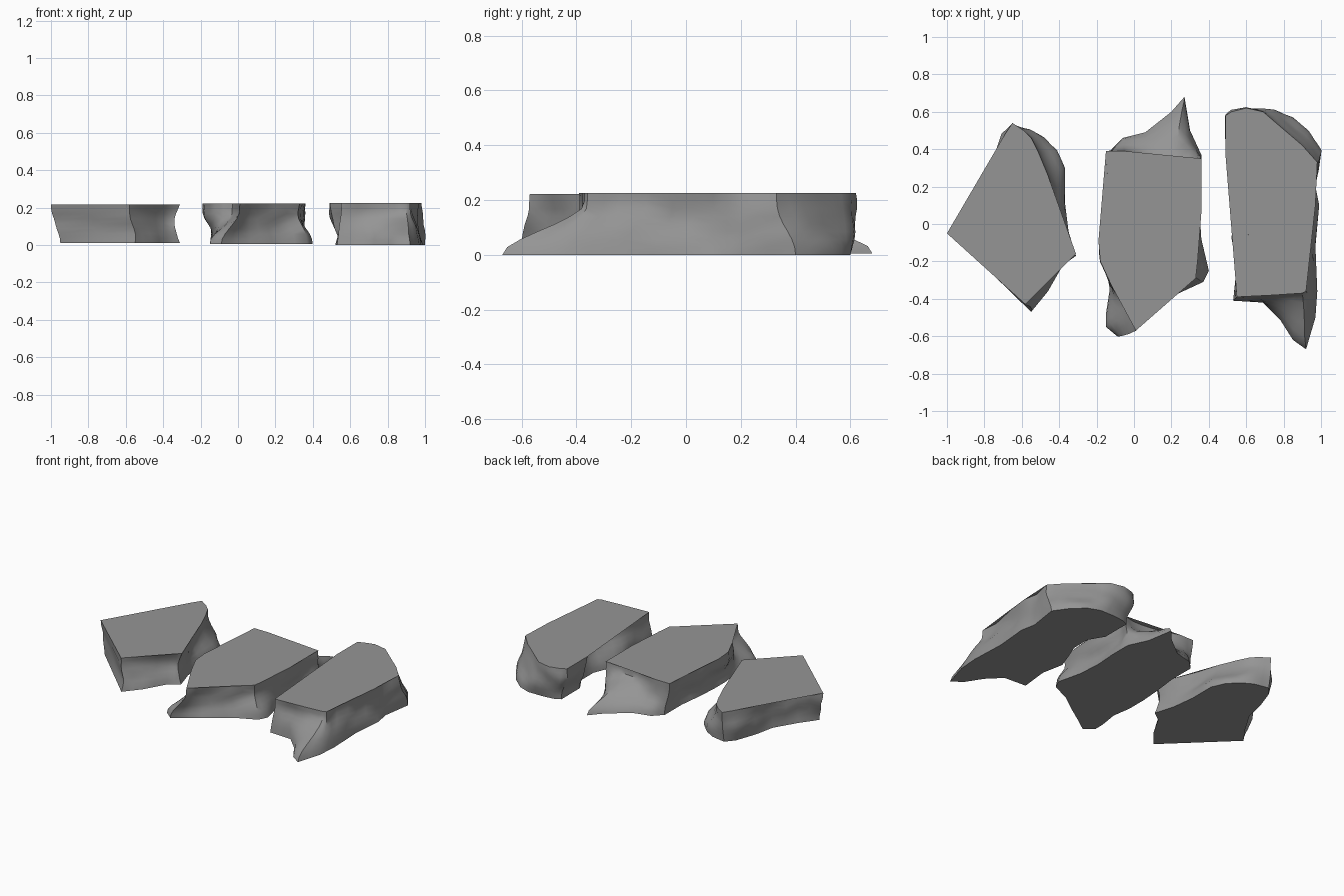
import bpy
import bmesh
import math
from mathutils import Vector, noise

if "Cube" in bpy.data.objects:
    bpy.data.objects.remove(bpy.data.objects["Cube"])

stone_grey = bpy.data.materials.new("stone grey")
stone_grey.use_nodes = True
stone_grey.diffuse_color = (0.3, 0.3, 0.3, 1)
stone_grey.node_tree.nodes["Principled BSDF"].inputs["Base Color"].default_value = (0.3, 0.3, 0.3, 1)

LEVELS = 8     # rings between the bottom and the top
SPLITS = 2     # pieces per outline segment


def subdivide_outline(rows):
    """Split every outline segment and convert hundredths to units."""
    points = []
    for row, following in zip(rows, rows[1:] + rows[:1]):
        for step in range(SPLITS):
            mix = step / SPLITS
            top = Vector(row[:2]).lerp(Vector(following[:2]), mix)
            bottom = Vector(row[2:4]).lerp(Vector(following[2:4]), mix)
            pinch = row[4] + (following[4] - row[4]) * mix
            points.append((top / 100, bottom / 100, pinch / 100))
    return points


def build_stone(name, rows, low, high, rough):
    """Loft a bottom outline to a top outline with a chipped side."""
    points = subdivide_outline(rows)
    count = len(points)
    bm = bmesh.new()
    rings = []
    for level in range(LEVELS + 1):
        height = level / LEVELS
        blend = math.sin(min(1, height * 1.2) * math.pi / 2) ** 2
        waist = math.sin(height * math.pi)
        flat = [bottom.lerp(top, blend) for top, bottom, pinch in points]
        ring = []
        for i, spot in enumerate(flat):
            along = (flat[(i + 1) % count] - flat[i - 1]).normalized()
            inward = Vector((-along.y, along.x))
            bump = noise.noise(Vector((spot.x * 6, spot.y * 6, height * 2)))
            spot = spot + inward * waist * (points[i][2] + rough * bump)
            ring.append(bm.verts.new((spot.x, spot.y, low + (high - low) * height)))
        rings.append(ring)

    # Flat bottom and worn flat top
    bm.faces.new(list(reversed(rings[0])))
    bm.faces.new(rings[-1])

    # Chipped side wall
    for lower, upper in zip(rings, rings[1:]):
        for i in range(count):
            j = (i + 1) % count
            bm.faces.new((lower[i], lower[j], upper[j], upper[i]))
    bmesh.ops.triangulate(bm, faces=bm.faces[:], ngon_method="EAR_CLIP")

    mesh = bpy.data.meshes.new(name)
    bm.to_mesh(mesh)
    bm.free()
    mesh.materials.append(stone_grey)
    stone = bpy.data.objects.new(name, mesh)
    bpy.context.collection.objects.link(stone)
    bpy.ops.object.select_all(action="DESELECT")
    stone.select_set(True)
    bpy.context.view_layer.objects.active = stone
    bpy.ops.object.shade_smooth_by_angle(angle=math.radians(40))


# Each row: top x, top y, bottom x, bottom y, waist pinch (minus bulges),
# in hundredths, counter-clockwise
wedge_outline = [
    (-100, -5, -95, -8, 1), (-58, -43, -55, -47, 1), (-47, -30, -46, -36, 1),
    (-38, -20, -38, -22, 2), (-31, -16, -31, -17, 3), (-37, 0, -35, -4, 1),
    (-42, 12, -37, 12, 0), (-46, 26, -37, 30, -1), (-51, 38, -41, 39, -1),
    (-55, 46, -48, 46, -1), (-59, 50, -55, 50, -1), (-65, 54, -65, 52, -1),
    (-69, 48, -70, 46, -1), (-74, 33, -75, 32, 0), (-79, 18, -78, 18, 1),
    (-87, 4, -87, 3, 1),
]

block_outline = [
    (-15, 39, -12, 40, 1), (-14, 22, -12, 22, 1), (-16, 6, -14, 5, 1),
    (-19, -9, -15, -9, 1), (-18, -20, -15, -22, 1), (-12, -33, -13, -35, 0),
    (-3, -38, -15, -48, 0), (-1, -47, -15, -55, 0), (1, -57, -9, -60, 0),
    (5, -52, 1, -53, 1), (11, -46, 13, -45, 1), (20, -37, 24, -37, 1),
    (33, -29, 37, -31, 1), (34, -20, 40, -25, 1), (35, -4, 36, -8, 1),
    (36, 6, 35, 8, 1), (33, 26, 36, 22, 0), (36, 35, 36, 37, 1),
    (29, 33, 30, 50, 0), (21, 33, 27, 68, 0), (13, 34, 20, 60, 0),
    (5, 36, 6, 49, 0), (-5, 39, -6, 46, 0),
]

curved_outline = [
    (49, 58, 54, 57, 0), (49, 36, 54, 37, 1), (58, 28, 60, 27, 1),
    (64, 13, 60, 14, 1), (63, 0, 56, 4, 0), (59, -12, 52, -7, 0),
    (57, -26, 55, -22, 0), (55, -39, 53, -41, 1), (64, -38, 69, -42, 1),
    (75, -38, 78, -51, 1), (84, -37, 85, -62, 1), (90, -37, 92, -67, 0),
    (92, -36, 97, -50, 0), (91, -24, 98, -36, 0), (95, -5, 97, -12, 1),
    (97, 10, 99, 10, 1), (95, 20, 97, 20, 0), (98, 33, 100, 40, 0),
    (90, 42, 93, 50, -1), (77, 53, 85, 57, -1), (69, 60, 77, 60, -1),
    (60, 62, 66, 60, -1), (52, 60, 58, 59, -1),
]

build_stone("wedge_stone", wedge_outline, 0.01, 0.217, 0.02)
build_stone("block_stone", block_outline, 0.005, 0.222, 0.025)
build_stone("curved_stone", curved_outline, 0.0, 0.225, 0.025)
